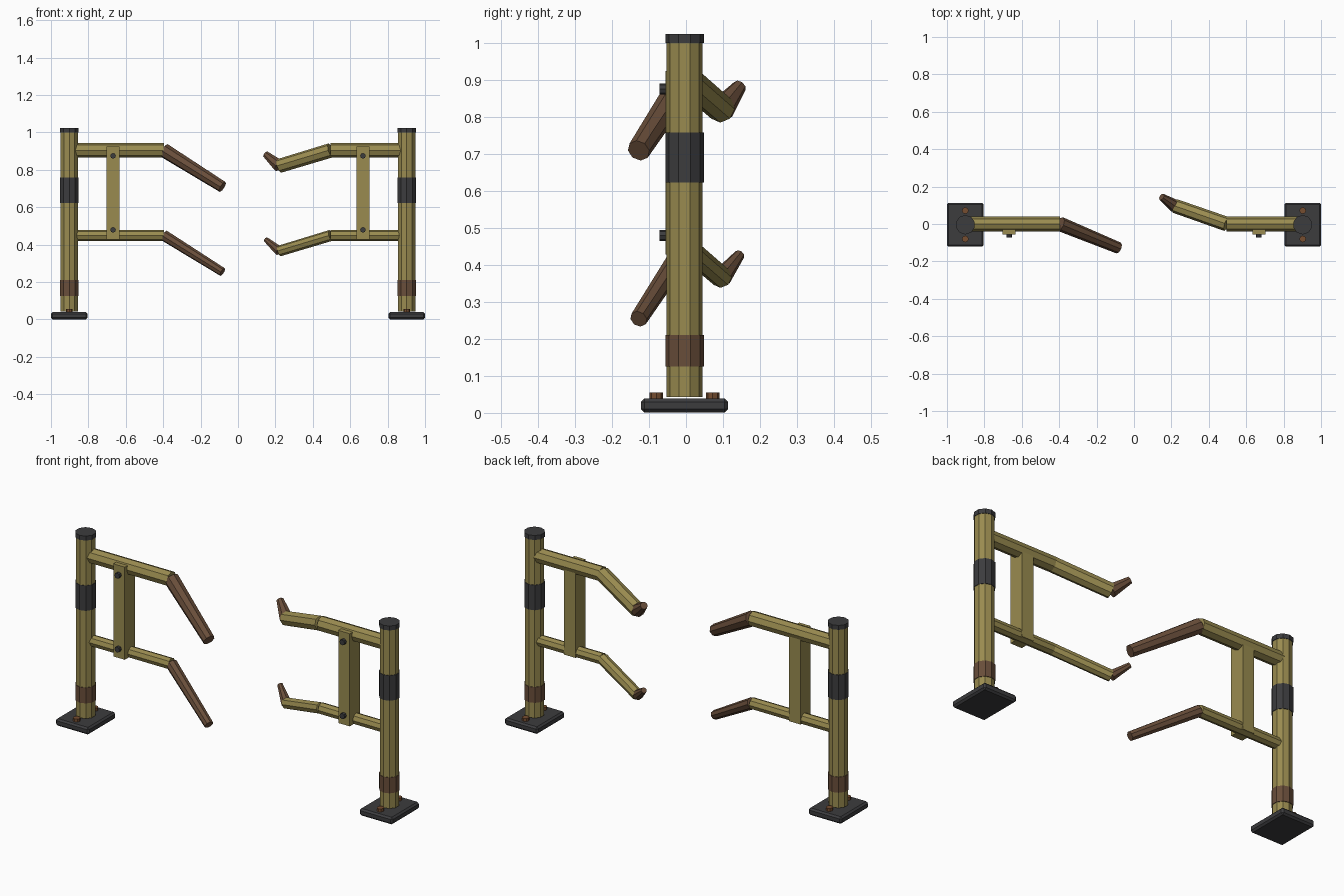
import bpy
import bmesh
from mathutils import Vector

cube = bpy.data.objects.get("Cube")
if cube:
    bpy.data.objects.remove(cube, do_unlink=True)


def make_material(name, r, g, b):
    m = bpy.data.materials.new(name)
    m.use_nodes = True
    m.diffuse_color = (r, g, b, 1)
    m.node_tree.nodes["Principled BSDF"].inputs["Base Color"].default_value = (r, g, b, 1)
    return m


OLIVE = make_material("olive wood", 0.32, 0.26, 0.08)
BROWN = make_material("brown grip", 0.14, 0.075, 0.042)
DARK = make_material("dark metal", 0.045, 0.045, 0.048)
COPPER = make_material("copper bolt", 0.18, 0.075, 0.03)


def finish(name, bm, material):
    bmesh.ops.recalc_face_normals(bm, faces=bm.faces)
    mesh = bpy.data.meshes.new(name)
    bm.to_mesh(mesh)
    bm.free()
    mesh.materials.append(material)
    obj = bpy.data.objects.new(name, mesh)
    bpy.context.collection.objects.link(obj)
    return obj


def rod(name, start, end, r1, r2, sides, material):
    """Flat-sided, capped rod or taper between two points."""
    start, end = Vector(start), Vector(end)
    axis = end - start
    bm = bmesh.new()
    bmesh.ops.create_cone(bm, cap_ends=True, segments=sides,
                          radius1=r1, radius2=r2, depth=axis.length)
    obj = finish(name, bm, material)
    obj.location = (start + end) / 2
    if axis.x or axis.y:
        obj.rotation_euler = axis.to_track_quat('Z', 'Y').to_euler()
    return obj


def box(name, center, size, material, bevel=0.0):
    bm = bmesh.new()
    bmesh.ops.create_cube(bm, size=1)
    bmesh.ops.scale(bm, vec=size, verts=bm.verts)
    if bevel:
        bmesh.ops.bevel(bm, geom=bm.edges[:], offset=bevel, segments=1, affect='EDGES')
    obj = finish(name, bm, material)
    obj.location = center
    return obj


POST_Y = -0.004

# Posts, bases and the bolted braces, one set per side
for side, s in (("right", -1), ("left", 1)):
    x = 0.902 * s

    def upright(part, z1, z2, radius, material):
        rod(f"{side}_{part}", (x, POST_Y, z1), (x, POST_Y, z2), radius, radius, 10, material)

    upright("post", 0.043, 1.0, 0.049, OLIVE)
    upright("post_cap", 1.0, 1.024, 0.052, DARK)
    upright("dark_band", 0.623, 0.758, 0.052, DARK)
    upright("brown_band", 0.126, 0.21, 0.052, BROWN)
    box(f"{side}_base", (x, POST_Y, 0.02), (0.197, 0.235, 0.038), DARK, 0.009)
    for where, y in (("front", -0.08), ("back", 0.072)):
        rod(f"{side}_{where}_base_bolt", (x, y, 0.036), (x, y, 0.055),
            0.018, 0.018, 8, COPPER)
    bx = 0.668 * s
    box(f"{side}_brace", (bx, -0.0125, 0.676), (0.068, 0.085, 0.497), OLIVE)
    for where, z in (("upper", 0.875), ("lower", 0.479)):
        rod(f"{side}_{where}_brace_bolt", (bx, -0.05, z), (bx, -0.072, z),
            0.015, 0.015, 8, DARK)

# Arms: the lower pair is thinner than the upper pair
for level, z, r in (("upper", 0.904, 0.039), ("lower", 0.449, 0.03)):
    # Right arm with a long drooping grip
    elbow = (-0.395, 0, z)
    rod(f"right_{level}_arm", (-0.9, 0, z), elbow, r, r, 8, OLIVE)
    rod(f"right_{level}_grip", elbow, (-0.083, -0.128, z - 0.195), r, r * 0.8, 8, BROWN)
    # Left arm bent backward, ending in a short raised tip
    elbow = (0.495, 0, z)
    wrist = (0.22, 0.096, z - 0.083)
    rod(f"left_{level}_arm", (0.9, 0, z), elbow, r, r, 8, OLIVE)
    rod(f"left_{level}_forearm", elbow, wrist, r, r * 0.97, 8, OLIVE)
    rod(f"left_{level}_tip", wrist, (0.148, 0.145, z - 0.021), r * 0.9, r * 0.48, 8, BROWN)
